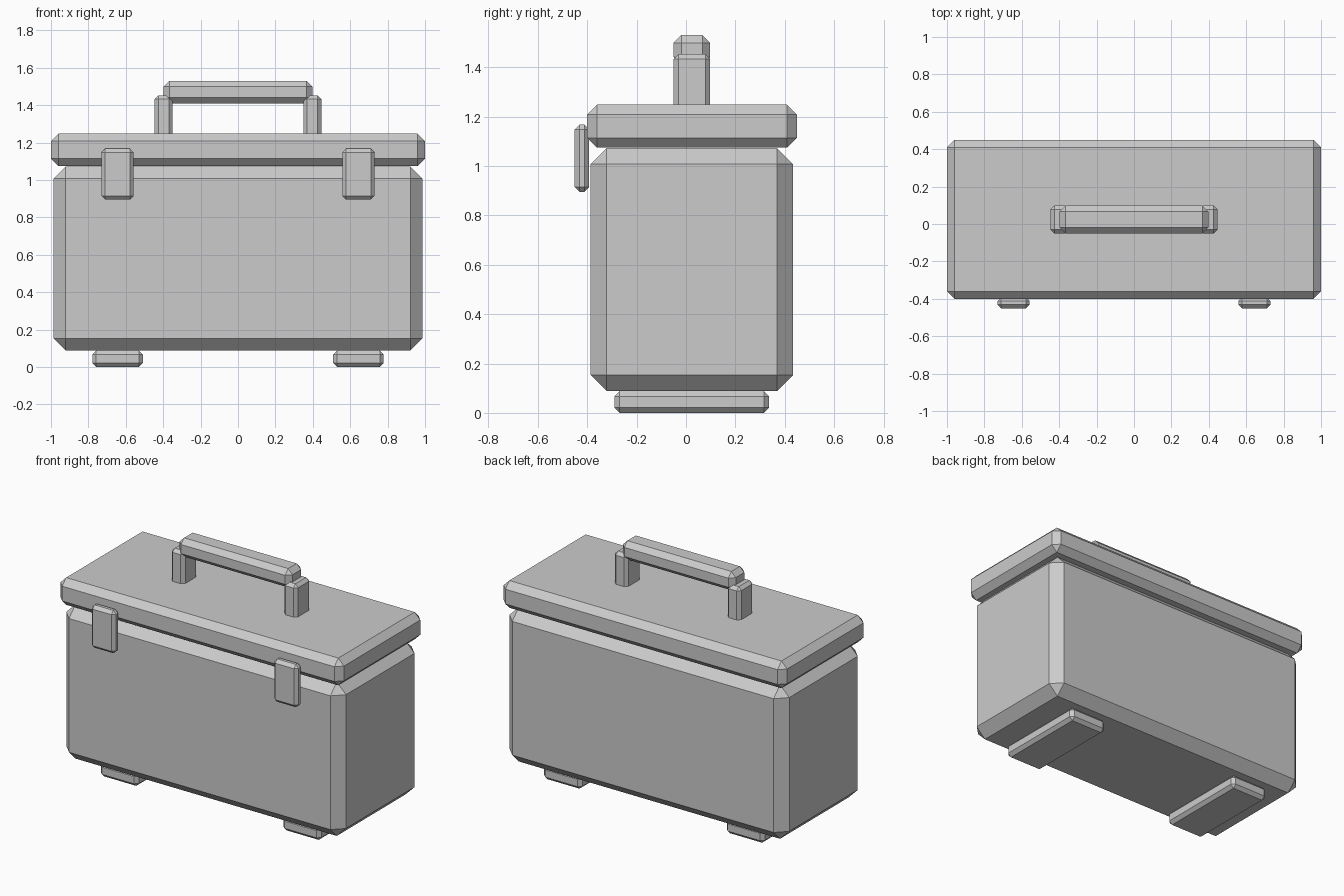
import bpy, bmesh
from mathutils import Vector

if "Cube" in bpy.data.objects:
    bpy.data.objects.remove(bpy.data.objects["Cube"])

grey = bpy.data.materials.new("plain grey")
grey.diffuse_color = (0.6, 0.6, 0.6, 1)
grey.use_nodes = True
grey.node_tree.nodes["Principled BSDF"].inputs["Base Color"].default_value = grey.diffuse_color


def chamfered_box(name, x, y, z, chamfer):
    """Flat-shaded box spanning the (min, max) ranges, with all edges chamfered."""
    lo, hi = Vector((x[0], y[0], z[0])), Vector((x[1], y[1], z[1]))
    centre, size = (lo + hi) / 2, hi - lo
    bm = bmesh.new()
    bmesh.ops.create_cube(bm, size=1)
    bmesh.ops.scale(bm, vec=size, verts=bm.verts)
    bmesh.ops.bevel(bm, geom=bm.edges[:], offset=chamfer, offset_type='OFFSET',
                    segments=1, profile=0.5, affect='EDGES')
    bmesh.ops.recalc_face_normals(bm, faces=bm.faces[:])
    mesh = bpy.data.meshes.new(name)
    bm.to_mesh(mesh)
    bm.free()
    mesh.materials.append(grey)
    obj = bpy.data.objects.new(name, mesh)
    obj.location = centre
    bpy.context.collection.objects.link(obj)
    return obj


# Case and lid
chamfered_box("body", (-0.987, 0.987), (-0.386, 0.434), (0.089, 1.072), 0.065)
chamfered_box("lid", (-1.0, 1.0), (-0.40, 0.449), (1.074, 1.248), 0.04)

# Carrying handle
chamfered_box("handle_grip", (-0.398, 0.398), (-0.05, 0.098), (1.41, 1.53), 0.031)

# Paired parts: handle posts, front latches, feet
for side, s in (("left", -1), ("right", 1)):
    def span(c, half):
        return (s * c - half, s * c + half)
    chamfered_box(f"handle_post_{side}", span(0.398, 0.048), (-0.05, 0.098), (1.2, 1.453), 0.02)
    chamfered_box(f"latch_{side}", span(0.644, 0.086), (-0.451, -0.392), (0.895, 1.168), 0.02)
    chamfered_box(f"foot_{side}", span(0.644, 0.135), (-0.29, 0.337), (0.0, 0.088), 0.021)
